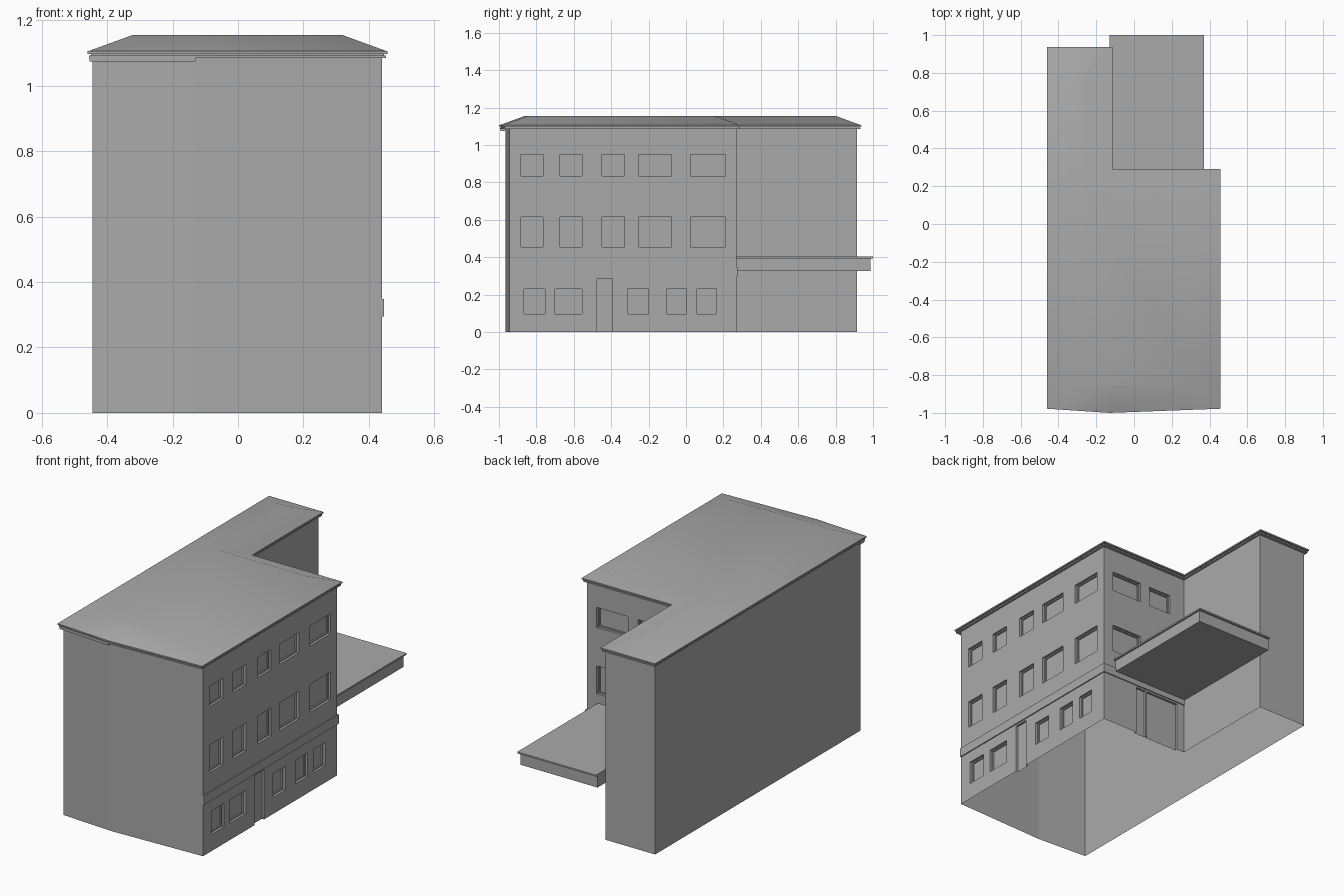
import bpy, bmesh, math
from mathutils import Vector

if "Cube" in bpy.data.objects:
    bpy.data.objects.remove(bpy.data.objects["Cube"])

GREY = (0.4, 0.4, 0.4, 1)
plaster = bpy.data.materials.new("grey_plaster")
plaster.use_nodes = True
plaster.diffuse_color = GREY
plaster.node_tree.nodes["Principled BSDF"].inputs["Base Color"].default_value = GREY


def finish(name, bm):
    bmesh.ops.recalc_face_normals(bm, faces=bm.faces)
    mesh = bpy.data.meshes.new(name)
    bm.to_mesh(mesh)
    bm.free()
    mesh.materials.append(plaster)
    ob = bpy.data.objects.new(name, mesh)
    bpy.context.collection.objects.link(ob)
    return ob


def add_prism(bm, outline, z0, z1, top=None):
    """Closed prism; a different top outline gives sloping sides."""
    low = [bm.verts.new((x, y, z0)) for x, y in outline]
    high = [bm.verts.new((x, y, z1)) for x, y in (top or outline)]
    bm.faces.new(low[::-1])
    bm.faces.new(high)
    n = len(low)
    for i in range(n):
        j = (i + 1) % n
        bm.faces.new((low[i], low[j], high[j], high[i]))


def prism(name, outline, z0, z1, top=None):
    bm = bmesh.new()
    add_prism(bm, outline, z0, z1, top)
    return finish(name, bm)


def rect(x0, x1, y0, y1):
    return [(x0, y0), (x1, y0), (x1, y1), (x0, y1)]


def inset(outline, d):
    """Move every side of a counter-clockwise outline inward by d."""
    pts = [Vector(p) for p in outline]
    result = []
    for i, p in enumerate(pts):
        a = (p - pts[i - 1]).normalized()
        b = (pts[(i + 1) % len(pts)] - p).normalized()
        na, nb = Vector((-a.y, a.x)), Vector((-b.y, b.x))
        result.append(tuple(p + (na + nb) * d / (1 + na.dot(nb))))
    return result


# Main outlines: L-shaped plan with a slightly bent front
SIDE, BACK, WING = 0.44, 0.27, -0.13
wall_plan = [(-0.445, -0.945), (WING, -0.965), (SIDE, -0.945), (SIDE, BACK),
             (WING, BACK), (WING, 0.915), (-0.445, 0.915)]
roof_plan = [(-0.46, -0.978), (WING, -1.0), (0.457, -0.978), (0.457, 0.292),
             (-0.115, 0.292), (-0.115, 0.938), (-0.46, 0.938)]

# Openings: wall, start, end, bottom, top
upper_side = [(-0.883, -0.765), (-0.675, -0.557), (-0.45, -0.328),
              (-0.253, -0.077), (0.024, 0.21)]
ground_side = [(-0.867, -0.755), (-0.70, -0.557), (-0.312, -0.2),
               (-0.104, 0.003), (0.06, 0.163)]
upper_back = [(0.18, 0.377), (-0.03, 0.116)]
windows = [("side", a, b, 0.095, 0.23) for a, b in ground_side]
for z0, z1 in ((0.455, 0.615), (0.835, 0.95)):
    windows += [("side", a, b, z0, z1) for a, b in upper_side]
    windows += [("back", a, b, z0, z1) for a, b in upper_back]
doors = [("side", -0.477, -0.392, -0.05, 0.285),
         ("back", 0.145, 0.21, -0.05, 0.285),
         ("back", -0.08, 0.135, -0.05, 0.285)]


def cut(target, openings, depth, margin):
    """Recess a set of openings into the walls."""
    bm = bmesh.new()
    for wall, a, b, z0, z1 in openings:
        a, b = a + margin, b - margin
        if wall == "side":
            plan = rect(SIDE - depth, SIDE + 0.05, a, b)
        else:
            plan = rect(a, b, BACK - depth, BACK + 0.05)
        add_prism(bm, plan, z0 + margin, z1 - margin)
    cutter = finish("opening_cutter", bm)
    cutter.hide_render = True
    mod = target.modifiers.new("openings", "BOOLEAN")
    mod.operation, mod.solver, mod.object = "DIFFERENCE", "EXACT", cutter
    bpy.context.view_layer.objects.active = target
    bpy.ops.object.modifier_apply(modifier=mod.name)
    bpy.data.objects.remove(cutter)


# Walls with recessed windows and doors, open underneath
walls = prism("walls", wall_plan, 0, 1.09)
cut(walls, windows + doors, 0.014, 0)
cut(walls, windows, 0.022, 0.007)
bm = bmesh.new()
bm.from_mesh(walls.data)
under = [f for f in bm.faces if all(v.co.z < 0.001 for v in f.verts)]
bmesh.ops.delete(bm, geom=under, context="FACES")
bm.to_mesh(walls.data)
bm.free()

# Layered eaves
prism("eave_lower", inset(roof_plan, 0.005), 1.085, 1.093)
prism("eave_groove", inset(roof_plan, 0.011), 1.092, 1.099)
prism("eave_upper", roof_plan, 1.098, 1.106)
prism("front_eave_lip", [(-0.454, -0.97), (WING, -0.991), (WING, -0.95), (-0.454, -0.93)],
      1.074, 1.087)

# Low hipped roof with a flat top
roof = prism("roof", roof_plan, 1.105, 1.155, inset(roof_plan, 0.137))
roof.select_set(True)
bpy.context.view_layer.objects.active = roof
bpy.ops.object.shade_smooth_by_angle(angle=math.radians(30))
roof.select_set(False)

# Band course above the ground floor
prism("side_band", rect(SIDE - 0.005, SIDE + 0.006, -0.945, BACK + 0.006), 0.295, 0.348)
prism("back_band", rect(WING, SIDE, BACK - 0.005, BACK + 0.006), 0.295, 0.348)

# Entrance canopy in the rear corner
prism("canopy", rect(WING, 0.36, BACK, 0.987), 0.327, 0.396)
prism("canopy_edge", rect(WING, 0.37, BACK, 1.0), 0.394, 0.403)
